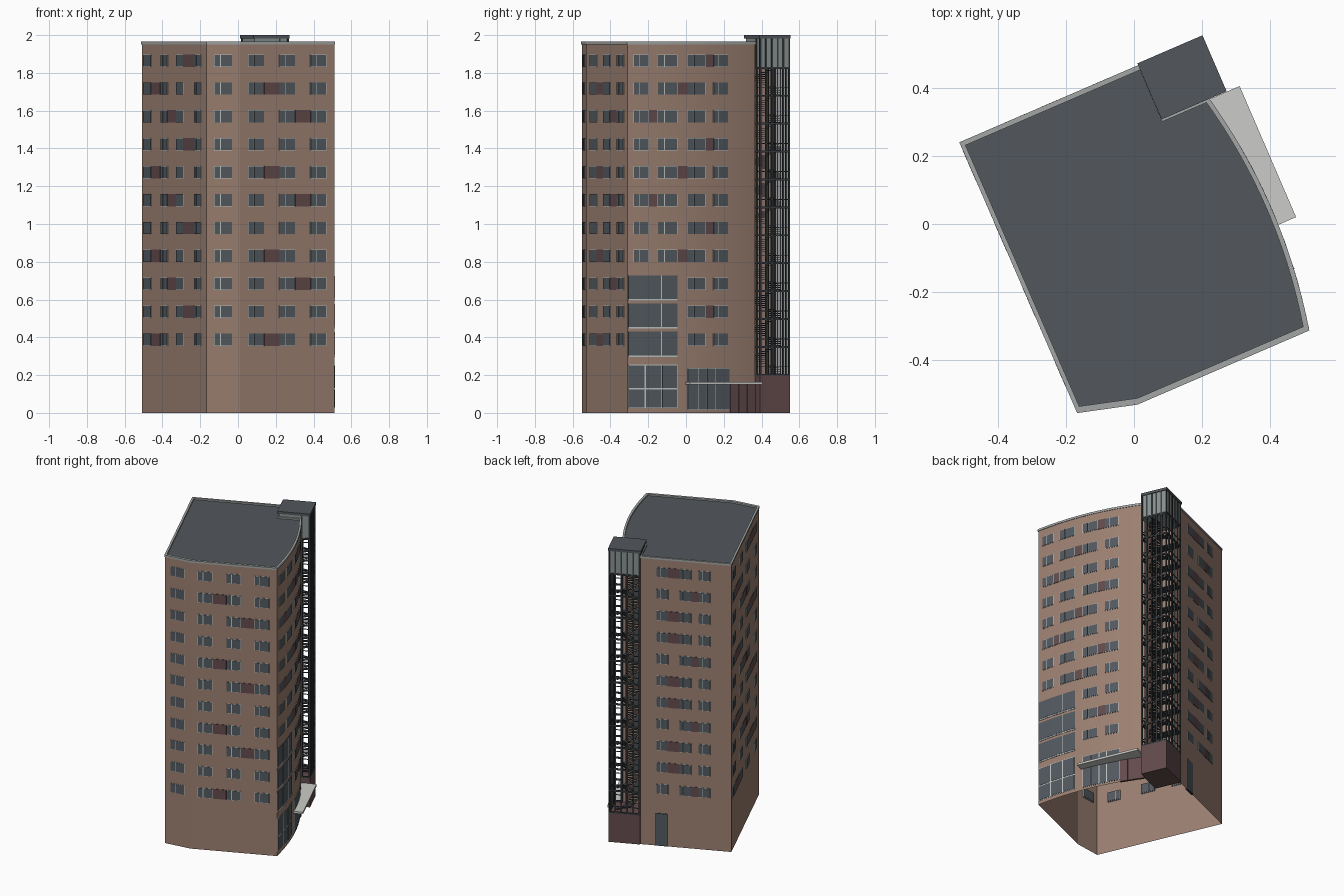
import bpy, bmesh, math
from mathutils import Matrix, Vector

cube = bpy.data.objects.get("Cube")
if cube:
    bpy.data.objects.remove(cube)

COLOURS = {
    "brown_wall": (0.33, 0.215, 0.165),
    "roof_grey": (0.085, 0.095, 0.107),
    "window_glass": (0.085, 0.10, 0.115),
    "pale_frame": (0.52, 0.55, 0.53),
    "maroon_panel": (0.125, 0.07, 0.072),
    "dark_metal": (0.042, 0.048, 0.052),
    "tower_glass": (0.25, 0.29, 0.28),
    "canopy_grey": (0.60, 0.60, 0.58),
    "rim_grey": (0.36, 0.38, 0.37),
}
MATS = {}
for name, rgb in COLOURS.items():
    m = bpy.data.materials.new(name)
    m.use_nodes = True
    m.diffuse_color = (*rgb, 1)
    m.node_tree.nodes["Principled BSDF"].inputs["Base Color"].default_value = (*rgb, 1)
    MATS[name] = m
SLOT = {n: i for i, n in enumerate(COLOURS)}
TURN = Matrix.Rotation(math.atan2(0.396, 0.918), 4, 'Z')   # plan is rotated on the site


def prism(bm, pts, z0, z1, mat, caps=True):
    """Extrude a plan outline between two heights."""
    lo = [bm.verts.new((p[0], p[1], z0)) for p in pts]
    hi = [bm.verts.new((p[0], p[1], z1)) for p in pts]
    n = len(pts)
    faces = [bm.faces.new((lo[i], lo[(i + 1) % n], hi[(i + 1) % n], hi[i])) for i in range(n)]
    if caps:
        faces += [bm.faces.new(lo[::-1]), bm.faces.new(hi)]
    for f in faces:
        f.material_index = SLOT[mat]


def box(bm, u0, u1, v0, v1, z0, z1, mat):
    prism(bm, [(u0, v0), (u1, v0), (u1, v1), (u0, v1)], z0, z1, mat)


def finish(name, bm, smooth=False):
    me = bpy.data.meshes.new(name)
    bm.transform(TURN)
    bm.to_mesh(me)
    bm.free()
    for m in MATS.values():
        me.materials.append(m)
    ob = bpy.data.objects.new(name, me)
    bpy.context.collection.objects.link(ob)
    if smooth:
        bpy.ops.object.select_all(action='DESELECT')
        ob.select_set(True)
        bpy.context.view_layer.objects.active = ob
        bpy.ops.object.shade_smooth_by_angle(angle=math.radians(15))
    return ob


# ---- Plan outline, counter-clockwise ----
A, B, C, D = (-0.373, 0.42), (-0.37, -0.44), (-0.199, -0.487), (0.346, -0.487)
E, NOTCH, F = (0.346, 0.25), (0.2, 0.25), (0.2, 0.42)
TOP, FLOORS, PITCH, FIRST = 1.955, 11, 0.1477, 0.388


def bow(v):
    """Point on the bowed wall."""
    return Vector((0.346 + 0.04 * (1 - ((v + 0.1185) / 0.3685) ** 2), v))


def straight(p, q):
    p, q = Vector(p), Vector(q)
    d = (q - p).normalized()
    return lambda s: p + d * s


curve = [bow(D[1] + (E[1] - D[1]) * i / 24) for i in range(1, 24)]
outline = [Vector(p) for p in (A, B, C, D)] + curve + [Vector(p) for p in (E, NOTCH, F)]

bm = bmesh.new()
prism(bm, outline, 0, TOP, "brown_wall", caps=False)
finish("walls", bm, smooth=True)

bm = bmesh.new()
roof = bm.faces.new([bm.verts.new((p.x, p.y, TOP)) for p in outline])
roof.material_index = SLOT["roof_grey"]
finish("roof", bm)

# Raised rim around the roof
bm = bmesh.new()
rings = [[bm.verts.new((p.x * k, p.y * k, z)) for p in outline]
         for k, z in ((1.008, TOP - 0.004), (1.008, 1.965), (0.972, 1.965), (0.972, TOP - 0.004))]
n = len(outline)
for r in range(4):
    a, b = rings[r], rings[(r + 1) % 4]
    for i in range(n):
        j = (i + 1) % n
        bm.faces.new((a[i], a[j], b[j], b[i])).material_index = SLOT["rim_grey"]
finish("roof_rim", bm)


# ---- Windows and panels ----
def plate(bm, wall, s0, s1, z0, z1, out, mat, inner=0.008):
    """Plate on a wall, reaching through to the inside."""
    p, q = wall(s0), wall(s1)
    d = (q - p).normalized()
    nrm = Vector((d.y, -d.x))
    prism(bm, [p - nrm * inner, p + nrm * out, q + nrm * out, q - nrm * inner], z0, z1, mat)


def glazed(bm, wall, s0, s1, z0, z1, splits, levels=(0, 1), bar=0.004, frame="pale_frame"):
    """Framed glass with panes divided at the given fractions."""
    for a, b in zip(splits, splits[1:]):
        l, r = s0 + (s1 - s0) * a, s0 + (s1 - s0) * b
        plate(bm, wall, l, r, z0, z1, 0.002, frame)
        for c, d in zip(levels, levels[1:]):
            plate(bm, wall, l + bar / 2, r - bar / 2, z0 + (z1 - z0) * c + bar / 2,
                  z0 + (z1 - z0) * d - bar / 2, 0.0035, "window_glass", 0.01)


left, corner, front, back = straight(A, B), straight(B, C), straight(C, D), straight(F, A)
WALLS = {   # wall, window spans, gap holding the panel on each of three repeating floors
    "left": (left, [(0.018, 0.125), (0.25, 0.345), (0.46, 0.555), (0.70, 0.785)], (2, 0, 1)),
    "corner": (corner, [(0.038, 0.136)], (None, None, None)),
    "front": (front, [(0.046, 0.139), (0.226, 0.318), (0.405, 0.497)], (None, 0, 1)),
    "bowed": (bow, [(-0.454, -0.372), (-0.329, -0.215), (-0.16, -0.055), (-0.008, 0.08)], (2, 1, 0)),
    "back": (back, [(0.10, 0.175), (0.245, 0.32), (0.365, 0.44)], (0, 1, 0)),
}
for name, (wall, spans, pattern) in WALLS.items():
    bm = bmesh.new()
    for floor in range(FLOORS):
        z = FIRST + PITCH * floor
        low = name == "bowed" and floor < 3
        for k, (s0, s1) in enumerate(spans):
            if low and k < 2:
                continue
            glazed(bm, wall, s0, s1, z - 0.033, z + 0.033, (0, 0.36, 1))
        gap = pattern[(FLOORS - 1 - floor) % 3]
        if gap is not None and not (low and gap < 2):
            plate(bm, wall, spans[gap][1], spans[gap + 1][0], z - 0.033, z + 0.033, 0.003, "maroon_panel")
    finish(name + "_windows", bm)

# Large glazing on the bowed wall
bm = bmesh.new()
thirds = (0, 1 / 3, 2 / 3, 1)
for z0, z1 in ((0.305, 0.43), (0.455, 0.578), (0.603, 0.727)):
    glazed(bm, bow, -0.483, -0.215, z0, z1, thirds, bar=0.003, frame="window_glass")
    plate(bm, bow, -0.483, -0.349, z0 - 0.008, z0, 0.004, "pale_frame")
    plate(bm, bow, -0.349, -0.215, z0 - 0.008, z0, 0.004, "pale_frame")
    plate(bm, bow, -0.307, -0.303, z0, z1, 0.005, "pale_frame")
glazed(bm, bow, -0.483, -0.215, 0.025, 0.255, thirds, (0, 0.45, 1), bar=0.008)
finish("large_glazing", bm)

# Entrance, cladding and back door
bm = bmesh.new()
glazed(bm, bow, -0.16, 0.09, 0.015, 0.237, (0, 0.25, 0.45, 0.65, 1), (0, 0.62, 1), bar=0.005)
finish("entrance", bm)
bm = bmesh.new()
for i in range(3):
    s = 0.092 + i * 0.052
    plate(bm, bow, s, s + 0.05, 0, 0.15, 0.006, "maroon_panel")
finish("entrance_cladding", bm)
bm = bmesh.new()
glazed(bm, back, 0.09, 0.172, 0.0, 0.222, (0, 1), bar=0.008, frame="dark_metal")
finish("back_door", bm)

bm = bmesh.new()
prism(bm, [bow(-0.17), (0.445, -0.17), (0.445, 0.249), (0.346, 0.249), bow(0.1), bow(-0.03)],
      0.15, 0.164, "canopy_grey")
finish("canopy", bm)

# ---- Stair tower ----
U0, U1, V0, V1 = 0.202, 0.402, 0.252, 0.427
BASE, HEAD = 0.197, 1.82
bm = bmesh.new()
box(bm, U0, U1, V0, V1, 0, BASE, "maroon_panel")
finish("tower_base", bm)

bm = bmesh.new()
box(bm, U0 + 0.004, U1 - 0.004, V0 + 0.004, V1 - 0.004, HEAD, 1.985, "tower_glass")
finish("tower_head", bm)

bm = bmesh.new()
box(bm, U0 - 0.006, U1 + 0.002, V0 - 0.002, V1 + 0.002, 1.983, 2.0, "roof_grey")
finish("tower_cap", bm)


def ring(bm, z0, z1, w):
    box(bm, U0, U1, V1 - w, V1, z0, z1, "dark_metal")
    box(bm, U1 - w, U1, V0, V1 - w, z0, z1, "dark_metal")
    box(bm, E[0], U1 - w, V0, V0 + w, z0, z1, "dark_metal")


bm = bmesh.new()
W = 0.009
for i in range(6):      # mullions on the two outer faces
    u = U0 + (U1 - U0 - W) * i / 5
    box(bm, u, u + W, V1 - W, V1, BASE, 1.985, "dark_metal")
    v = V0 + (V1 - V0 - W) * i / 5
    box(bm, U1 - W, U1, v, v + W, BASE, 1.985, "dark_metal")
box(bm, E[0], E[0] + W, V0, V0 + W, BASE, 1.985, "dark_metal")
for k in range(FLOORS + 1):
    z = BASE + PITCH * k
    ring(bm, z, z + 0.01, W)
    if z + 0.05 < HEAD:
        ring(bm, z + 0.045, z + 0.049, 0.005)
finish("tower_frame", bm)

# Spiral stair with a landing on each floor
bm = bmesh.new()
cu, cv, R, STEPS = 0.305, 0.338, 0.075, 14


def polar(r, a):
    return (cu + r * math.cos(a), cv + r * math.sin(a))


prism(bm, [polar(0.008, math.tau * i / 8) for i in range(8)], BASE, HEAD, "dark_metal")
step = math.tau / STEPS
for i in range(STEPS * FLOORS):
    a, z = i * step, BASE + PITCH * i / STEPS
    prism(bm, [polar(0.007, a), polar(R, a), polar(R, a + step), polar(0.007, a + step)],
          z, z + 0.004, "dark_metal")
for k in range(1, FLOORS):
    z = BASE + PITCH * k
    box(bm, U0, U0 + 0.06, V0, V1 - W, z, z + 0.007, "dark_metal")
finish("spiral_stair", bm)
